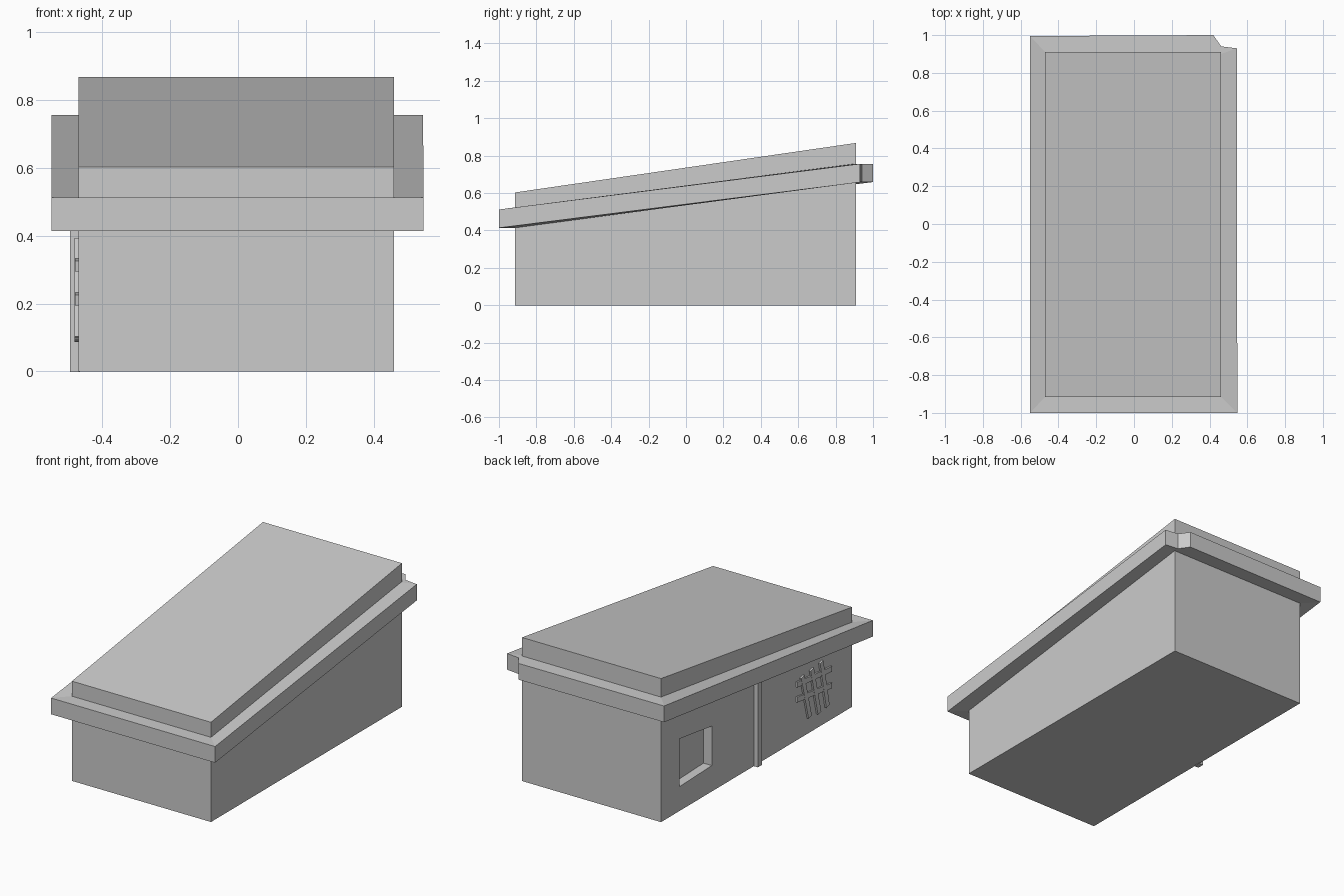
import bpy, bmesh
from mathutils import Vector

if "Cube" in bpy.data.objects:
    bpy.data.objects.remove(bpy.data.objects["Cube"])


def make_object(name, verts, faces):
    mesh = bpy.data.meshes.new(name)
    bm = bmesh.new()
    vs = [bm.verts.new(v) for v in verts]
    for f in faces:
        bm.faces.new([vs[i] for i in f])
    bmesh.ops.recalc_face_normals(bm, faces=bm.faces)
    bm.to_mesh(mesh)
    bm.free()
    ob = bpy.data.objects.new(name, mesh)
    bpy.context.collection.objects.link(ob)
    return ob


def extrude_x(name, profile, x0, x1):
    """Closed (y, z) profile extruded between two x positions."""
    n = len(profile)
    verts = [(x, y, z) for x in (x0, x1) for y, z in profile]
    faces = [list(range(n)), list(range(n, 2 * n))]
    faces += [[i, (i + 1) % n, n + (i + 1) % n, n + i] for i in range(n)]
    return make_object(name, verts, faces)


# Main block with a sloping top
LEFT, RIGHT, FRONT, BACK = -0.47, 0.46, -0.915, 0.91
body = extrude_x("body", [(FRONT, 0), (BACK, 0), (BACK, 0.868), (FRONT, 0.603)],
                 LEFT, RIGHT)

# Window recess cut into the left wall
cutter = extrude_x("window_cutter",
                   [(0.735, 0.147), (0.425, 0.157), (0.425, 0.395), (0.735, 0.437)],
                   LEFT - 0.1, LEFT + 0.055)
cutter.hide_render = True
mod = body.modifiers.new("window", 'BOOLEAN')
mod.operation = 'DIFFERENCE'
mod.solver = 'EXACT'
mod.object = cutter
bpy.context.view_layer.objects.active = body
bpy.ops.object.modifier_apply(modifier=mod.name)
bpy.data.objects.remove(cutter)

# Sloping eave band around the block, with a notched back right corner
outer = [(-0.55, -1), (0.547, -1), (0.545, 0.93), (0.462, 0.94), (0.42, 1.0), (-0.55, 0.995)]
inner = [(LEFT, FRONT), (RIGHT, FRONT), (RIGHT, 0.90), (0.455, BACK), (0.41, BACK), (LEFT, BACK)]
n = len(outer)
verts = []
for loop, dz in ((outer, 0), (outer, 0.098), (inner, 0.098), (inner, 0)):
    verts += [(x, y, (0.414 if y < 0 else 0.658) + dz) for x, y in loop]
faces = []
for k in range(4):
    a, b = k * n, ((k + 1) % 4) * n
    faces += [[a + i, a + (i + 1) % n, b + (i + 1) % n, b + i] for i in range(n)]
make_object("eave_band", verts, faces)

# Post in the middle of the left wall
extrude_x("wall_post", [(-0.02, -0.002), (0.02, -0.002), (0.02, 0.55), (-0.02, 0.55)],
          -0.495, LEFT + 0.005)


# Slanted lattice of thin bars on the left wall
def bar(name, start, end, width, x_out):
    a, b = Vector(start), Vector(end)
    d = (b - a).normalized()
    s = Vector((-d.y, d.x)) * width / 2
    extrude_x(name, [tuple(p) for p in (a + s, b + s, b - s, a - s)], x_out, LEFT + 0.005)


for i, (top, bottom) in enumerate([((-0.43, 0.37), (-0.50, 0.10)),
                                   ((-0.52, 0.38), (-0.59, 0.09)),
                                   ((-0.61, 0.39), (-0.67, 0.10))]):
    bar(f"lattice_upright_{i + 1}", top, bottom, 0.032, -0.481)
for i, (a, b) in enumerate([((-0.38, 0.34), (-0.71, 0.31)),
                            ((-0.38, 0.25), (-0.71, 0.21))]):
    bar(f"lattice_crossbar_{i + 1}", a, b, 0.032, -0.480)
